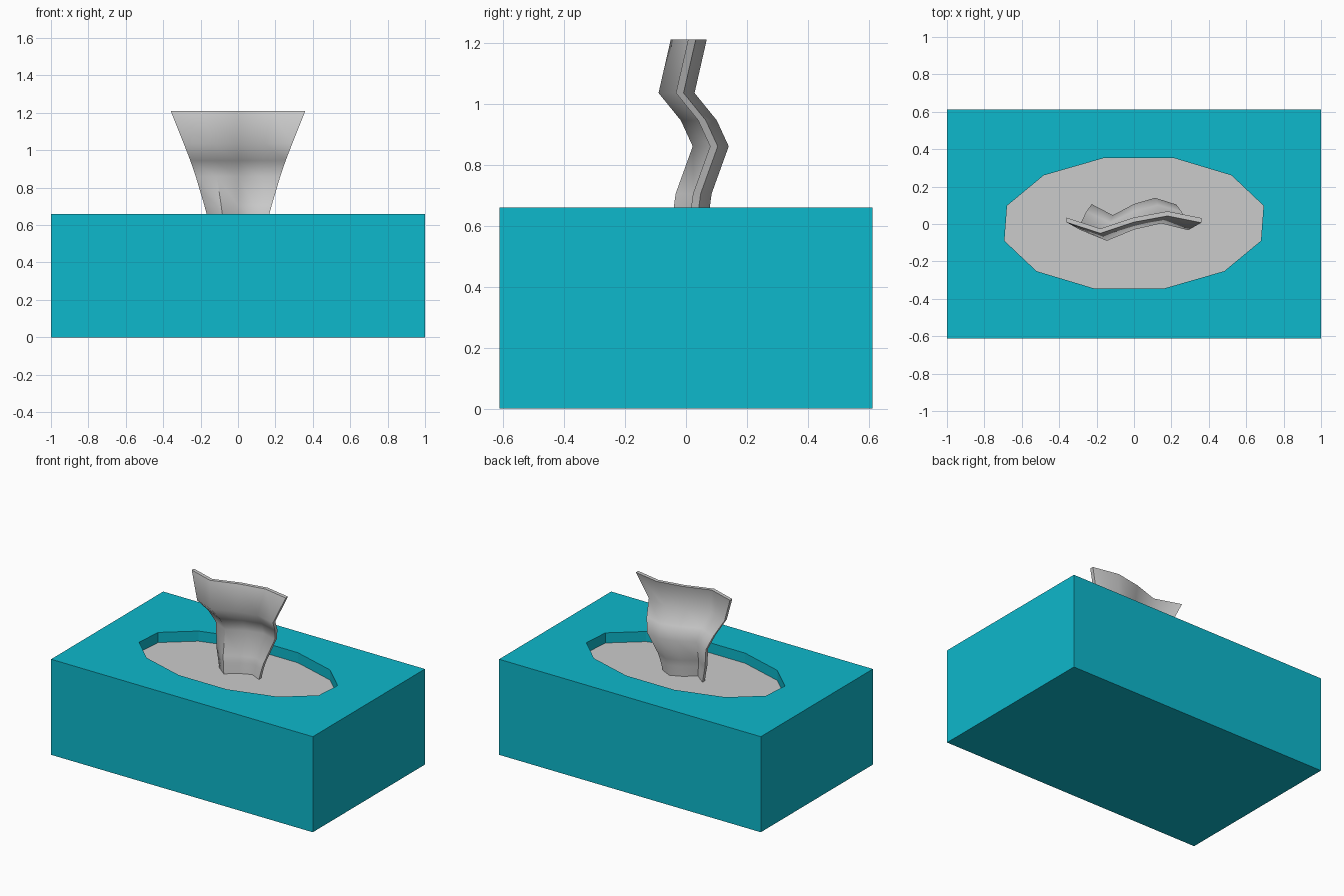
import bpy, bmesh, math

if "Cube" in bpy.data.objects:
    bpy.data.objects.remove(bpy.data.objects["Cube"])


def make_object(name, verts, faces):
    mesh = bpy.data.meshes.new(name)
    mesh.from_pydata(verts, [], faces)
    bm = bmesh.new()
    bm.from_mesh(mesh)
    bmesh.ops.recalc_face_normals(bm, faces=bm.faces)
    bm.to_mesh(mesh)
    bm.free()
    obj = bpy.data.objects.new(name, mesh)
    bpy.context.collection.objects.link(obj)
    return obj


def prism(name, outline, z0, z1):
    n = len(outline)
    verts = [(x, y, z) for z in (z0, z1) for x, y in outline]
    faces = [tuple(range(n)), tuple(range(n, 2 * n))]
    faces += [(i, (i + 1) % n, n + (i + 1) % n, n + i) for i in range(n)]
    return make_object(name, verts, faces)


def oval(scale=1.0):
    # slightly skewed twelve-sided ellipse
    pts = []
    for k in range(12):
        a = math.radians(15 + 30 * k)
        y = 0.362 * scale * math.sin(a)
        pts.append((0.71 * scale * math.cos(a) + 0.075 * y, y + 0.004))
    return pts


def activate(obj):
    bpy.ops.object.select_all(action='DESELECT')
    obj.select_set(True)
    bpy.context.view_layer.objects.active = obj


# Carton with an oval recess in the top
W, D, H = 1.0, 0.612, 0.66
carton = prism("carton", [(-W, -D), (W, -D), (W, D), (-W, D)], 0, H)
cutter = prism("opening_cutter", oval(), 0.57, 0.8)
cutter.hide_render = True
cut = carton.modifiers.new("opening", 'BOOLEAN')
cut.operation = 'DIFFERENCE'
cut.solver = 'EXACT'
cut.object = cutter
activate(carton)
bpy.ops.object.modifier_apply(modifier=cut.name)
bpy.data.objects.remove(cutter)

teal = bpy.data.materials.new("teal")
teal.diffuse_color = (0.004, 0.479, 0.604, 1)
teal.use_nodes = True
teal.node_tree.nodes["Principled BSDF"].inputs["Base Color"].default_value = teal.diffuse_color
carton.data.materials.clear()
carton.data.materials.append(teal)

# Grey sheet at the bottom of the recess
prism("inner_sheet", oval(1.005), 0.565, 0.59)

# Tissue: rows of (z, half width, back y), waved across its width
rows = [(0.58, 0.15, 0.035), (0.66, 0.168, 0.042), (0.705, 0.18, 0.048),
        (0.86, 0.226, 0.104), (0.945, 0.255, 0.065), (1.035, 0.29, -0.008),
        (1.21, 0.36, 0.032)]
wave = [0.002, -0.057, 0.003, 0.036, 0.0]
thickness = 0.025
cols, count = len(wave), len(rows) * len(wave)
verts = [(hw * (c / 2 - 1), y + wave[c] - t, z)
         for t in (0, thickness) for z, hw, y in rows for c in range(cols)]
faces = []
for r in range(len(rows) - 1):
    for c in range(cols - 1):
        i = r * cols + c
        quad = (i, i + 1, i + cols + 1, i + cols)
        faces += [quad, tuple(count + v for v in reversed(quad))]
# Rim joining the two sides of the tissue
last = count - cols
rim = (list(range(cols)) + [r * cols + cols - 1 for r in range(1, len(rows))]
       + list(range(count - 2, last - 1, -1))
       + [r * cols for r in range(len(rows) - 2, 0, -1)])
for a, b in zip(rim, rim[1:] + rim[:1]):
    faces.append((a, b, count + b, count + a))
tissue = make_object("tissue", verts, faces)
activate(tissue)
bpy.ops.object.shade_smooth_by_angle(angle=math.radians(58))
